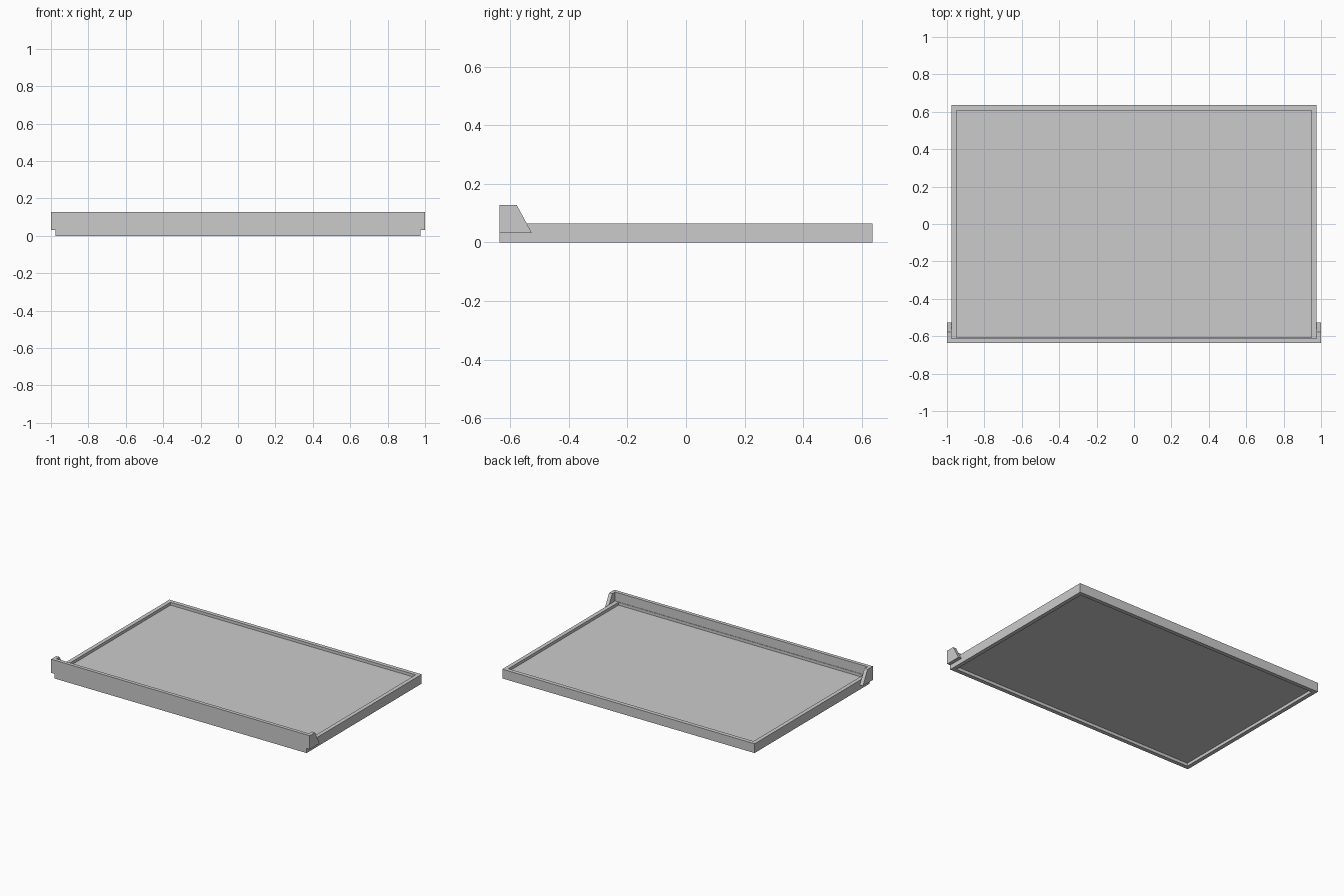
import bpy, bmesh

if "Cube" in bpy.data.objects:
    bpy.data.objects.remove(bpy.data.objects["Cube"])

HX, HY = 0.976, 0.636      # half size of the frame
RIM, H = 0.028, 0.065      # rim width and frame height
TOP, LOW = 0.128, 0.032    # front lip top, bracket underside


def make(name, bm):
    bmesh.ops.recalc_face_normals(bm, faces=bm.faces)
    me = bpy.data.meshes.new(name)
    bm.to_mesh(me)
    bm.free()
    ob = bpy.data.objects.new(name, me)
    bpy.context.collection.objects.link(ob)
    return ob


def prism(name, pts, offset):
    """Extrude a closed outline of 3D points along an offset vector."""
    bm = bmesh.new()
    face = bm.faces.new([bm.verts.new(p) for p in pts])
    ext = bmesh.ops.extrude_face_region(bm, geom=[face], use_keep_orig=True)
    moved = [g for g in ext["geom"] if isinstance(g, bmesh.types.BMVert)]
    bmesh.ops.translate(bm, verts=moved, vec=offset)
    return make(name, bm)


def rect(x, y, z):
    return [(-x, -y, z), (x, -y, z), (x, y, z), (-x, y, z)]


# Rectangular frame, a mitred ring of four rails
bm = bmesh.new()
loops = [[bm.verts.new(p) for p in rect(HX - inset, HY - inset, z)]
         for inset, z in ((0, 0), (0, H), (RIM, H), (RIM, 0))]
for a, b in zip(loops, loops[1:] + loops[:1]):
    for i in range(4):
        j = (i + 1) % 4
        bm.faces.new((a[i], a[j], b[j], b[i]))
make("tray_frame", bm)

# Recessed panel held between the rails
prism("tray_panel", rect(HX - RIM, HY - RIM, 0.021), (0, 0, 0.024))

# Raised front lip standing on the front rail
y0, y1 = -HY, -HY + 0.025
prism("front_lip", [(-HX, y0, H), (HX, y0, H), (HX, y1, H), (-HX, y1, H)],
      (0, 0, TOP - H))

# Sloped end brackets on both sides of the lip
for side, name in ((-1, "left_bracket"), (1, "right_bracket")):
    profile = [(-HY, LOW), (-HY, TOP), (-0.578, TOP), (-0.526, LOW)]
    prism(name, [(side * HX, y, z) for y, z in profile],
          (side * (1 - HX), 0, 0))
